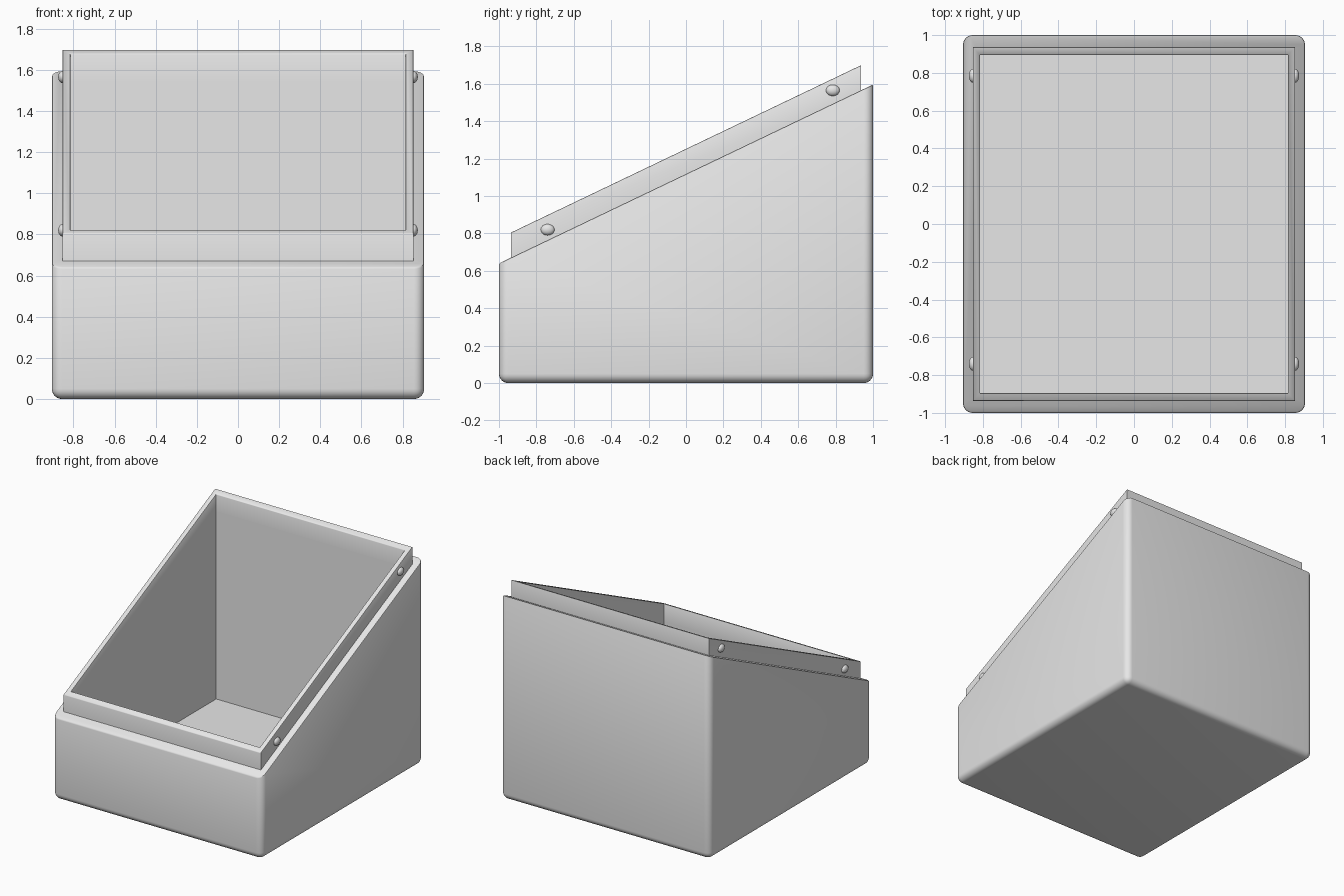
import bpy, bmesh, math

cube = bpy.data.objects.get("Cube")
if cube:
    bpy.data.objects.remove(cube, do_unlink=True)

SLOPE = 0.478
RIM, LIP = 1.118, 1.252          # heights of the sloped planes at y = 0

grey = bpy.data.materials.new("light_grey")
grey.use_nodes = True
grey.diffuse_color = (0.8, 0.8, 0.8, 1)
grey.node_tree.nodes["Principled BSDF"].inputs["Base Color"].default_value = (0.8, 0.8, 0.8, 1)


def sloped_box(hx, hy, bottom, top):
    """Box whose bottom and top heights are functions of y."""
    bm = bmesh.new()
    bmesh.ops.create_cube(bm, size=2)
    for v in bm.verts:
        y = v.co.y * hy
        v.co = (v.co.x * hx, y, top(y) if v.co.z > 0 else bottom(y))
    return bm


def bevel(bm, edges, width, segments):
    bmesh.ops.bevel(bm, geom=edges, offset=width, segments=segments,
                    profile=0.5, affect='EDGES', clamp_overlap=True)


def add_object(name, bm):
    mesh = bpy.data.meshes.new(name)
    bm.to_mesh(mesh)
    bm.free()
    mesh.materials.append(grey)
    obj = bpy.data.objects.new(name, mesh)
    bpy.context.collection.objects.link(obj)
    return obj


def select_only(obj):
    bpy.ops.object.select_all(action='DESELECT')
    obj.select_set(True)
    bpy.context.view_layer.objects.active = obj


def rim_height(y):
    return RIM + SLOPE * y


def lip_height(y):
    return LIP + SLOPE * y


# Outer case: rounded uprights and base, fine rounding on the sloped rim
bm = sloped_box(0.905, 1.0, lambda y: 0, rim_height)
is_top = lambda v: abs(v.co.z - rim_height(v.co.y)) < 1e-4
bevel(bm, [e for e in bm.edges if not all(map(is_top, e.verts))], 0.05, 6)
bevel(bm, [e for e in bm.edges if all(map(is_top, e.verts))], 0.008, 2)
case = add_object("case", bm)

# Raised lip that stands on the rim
bm = sloped_box(0.853, 0.936, lambda y: rim_height(y) - 0.01, lip_height)
lip = add_object("lip", bm)

# Hollow both with one cavity cutter
cutter = add_object("cavity_cutter", sloped_box(0.815, 0.895, lambda y: 0.08, lambda y: 2.5))
cutter.hide_render = True
for obj in (case, lip):
    mod = obj.modifiers.new("cavity", 'BOOLEAN')
    mod.operation = 'DIFFERENCE'
    mod.solver = 'EXACT'
    mod.object = cutter
    select_only(obj)
    bpy.ops.object.modifier_apply(modifier="cavity")
bpy.data.objects.remove(cutter, do_unlink=True)

# Soften the top edges of the lip
bm = bmesh.new()
bm.from_mesh(lip.data)
on_top = lambda v: abs(v.co.z - lip_height(v.co.y)) < 1e-4
bevel(bm, [e for e in bm.edges if all(map(on_top, e.verts))
           and len(e.link_faces) == 2 and e.calc_face_angle(0) > 0.3], 0.005, 2)
bm.to_mesh(lip.data)
bm.free()

# Domed catches on both sides of the lip
catches = []
for side, x in (("left", 0.852), ("right", -0.852)):
    for end, y, z in (("front", -0.74, 0.82), ("back", 0.785, 1.565)):
        bm = bmesh.new()
        bmesh.ops.create_uvsphere(bm, u_segments=24, v_segments=12, radius=1)
        bmesh.ops.scale(bm, vec=(0.022, 0.037, 0.03), verts=bm.verts)
        catch = add_object(f"{end}_{side}_catch", bm)
        catch.location = (x, y, z)
        catches.append(catch)

for obj in [case, lip] + catches:
    select_only(obj)
    bpy.ops.object.shade_smooth_by_angle(angle=math.radians(35))
